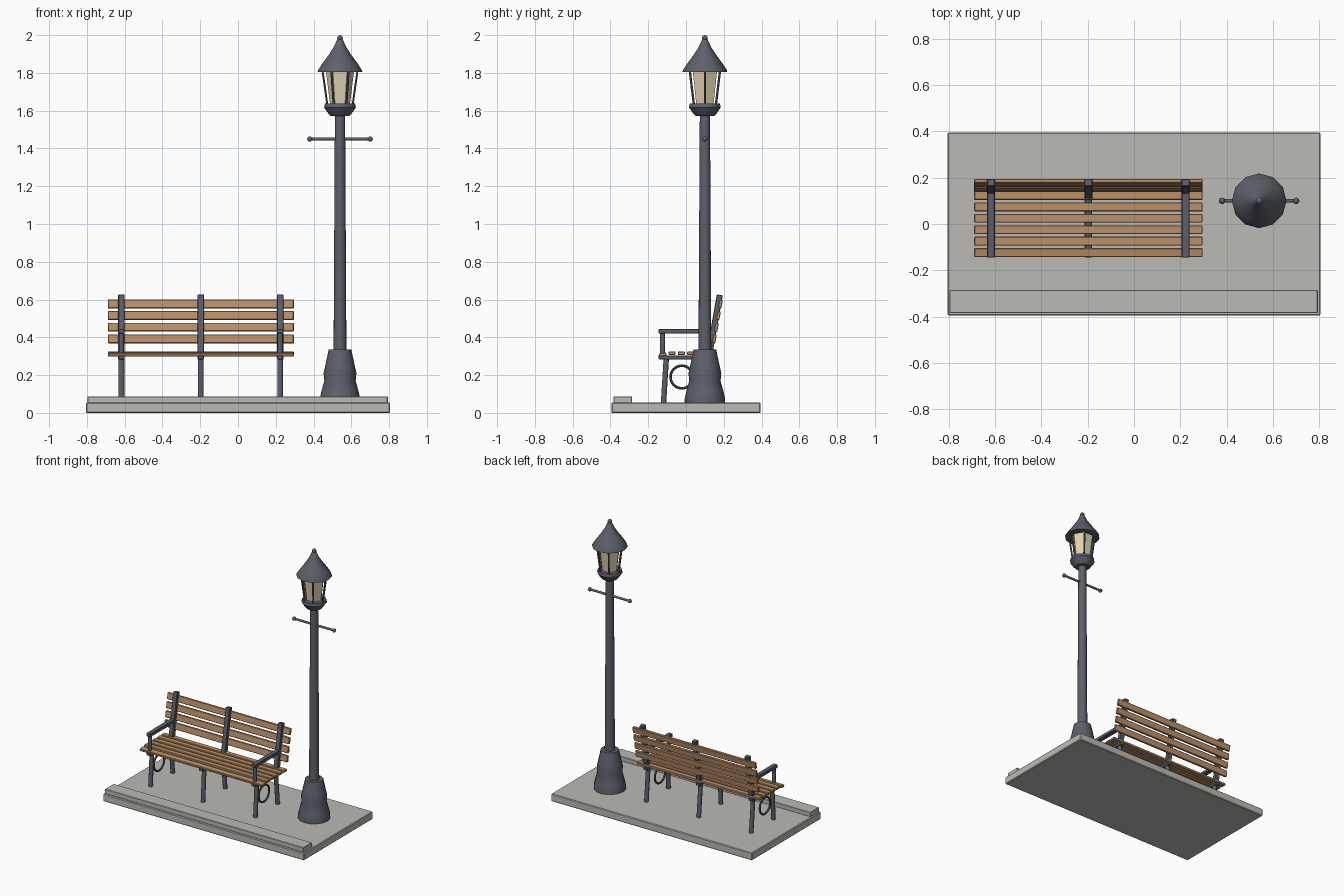
import bpy, bmesh, math
from mathutils import Vector

cube = bpy.data.objects.get("Cube")
if cube:
    bpy.data.objects.remove(cube, do_unlink=True)


def material(name, rgb):
    m = bpy.data.materials.new(name)
    m.use_nodes = True
    m.diffuse_color = (*rgb, 1)
    m.node_tree.nodes["Principled BSDF"].inputs["Base Color"].default_value = (*rgb, 1)
    return m


IRON = material("dark iron", (0.11, 0.118, 0.145))
WOOD = material("warm wood", (0.50, 0.28, 0.14))
STONE = material("pale stone", (0.50, 0.49, 0.46))
GLASS = material("cream glass", (0.75, 0.65, 0.44))


def finish(name, bm, mat, smooth=False):
    bmesh.ops.recalc_face_normals(bm, faces=bm.faces)
    mesh = bpy.data.meshes.new(name)
    bm.to_mesh(mesh)
    bm.free()
    mesh.materials.append(mat)
    ob = bpy.data.objects.new(name, mesh)
    bpy.context.collection.objects.link(ob)
    if smooth:
        bpy.ops.object.select_all(action="DESELECT")
        bpy.context.view_layer.objects.active = ob
        ob.select_set(True)
        bpy.ops.object.shade_smooth_by_angle(angle=math.radians(40))
    return ob


def box(name, centre, size, mat, tilt=0, bevel=0.003):
    """Bevelled box, tilted about the x axis."""
    bm = bmesh.new()
    bmesh.ops.create_cube(bm, size=1)
    bmesh.ops.scale(bm, vec=size, verts=bm.verts)
    bmesh.ops.bevel(bm, geom=bm.edges[:], offset=bevel, segments=1, affect="EDGES")
    ob = finish(name, bm, mat)
    ob.location = centre
    ob.rotation_euler.x = tilt
    return ob


def lathe(name, profile, mat, centre=(0, 0), sides=16, smooth=True):
    """Capped turned part from (radius, height) pairs."""
    bm = bmesh.new()
    rings = []
    for r, z in profile:
        rings.append([bm.verts.new((centre[0] + r * math.cos(math.tau * i / sides),
                                    centre[1] + r * math.sin(math.tau * i / sides), z))
                      for i in range(sides)])
    for a, b in zip(rings, rings[1:]):
        for i in range(sides):
            j = (i + 1) % sides
            bm.faces.new((a[i], a[j], b[j], b[i]))
    bm.faces.new(rings[0])
    bm.faces.new(rings[-1])
    return finish(name, bm, mat, smooth)


def rod(name, start, end, r1, r2, mat, sides=10):
    start, end = Vector(start), Vector(end)
    axis = end - start
    ob = lathe(name, [(r1, 0), (r2, axis.length)], mat, sides=sides)
    ob.location = start
    ob.rotation_euler = axis.to_track_quat("Z", "Y").to_euler()
    return ob


def ball(name, centre, radius):
    bm = bmesh.new()
    bmesh.ops.create_uvsphere(bm, u_segments=12, v_segments=8, radius=radius)
    finish(name, bm, IRON, True).location = centre


# Paving and kerb
box("paving_slab", (0, 0, 0.0275), (1.61, 0.79, 0.055), STONE, bevel=0.005)
box("kerb", (-0.002, -0.335, 0.07), (1.59, 0.1, 0.034), STONE)

# Lamp post
LX, LY = 0.54, 0.1
lathe("lamp_base", [(0.107, 0.053), (0.107, 0.075), (0.098, 0.115), (0.083, 0.17),
                    (0.087, 0.21), (0.078, 0.25), (0.06, 0.335)], IRON, (LX, LY))
lathe("lamp_pole", [(0.034, 0.33), (0.027, 1.58)], IRON, (LX, LY))
rod("ladder_bar", (LX - 0.16, LY, 1.45), (LX + 0.16, LY, 1.45), 0.008, 0.008, IRON)
for side, s in (("right", -1), ("left", 1)):
    ball("ladder_bar_knob_" + side, (LX + s * 0.16, LY, 1.45), 0.014)

# Lantern
lathe("lantern_cup", [(0.05, 1.573), (0.06, 1.582), (0.084, 1.617), (0.08, 1.637)],
      IRON, (LX, LY), 12)
lathe("lantern_glass", [(0.053, 1.635), (0.075, 1.815)], GLASS, (LX, LY), 6, False)
for i in range(6):
    c, s = math.cos(i * math.tau / 6), math.sin(i * math.tau / 6)
    rod("lantern_bar", (LX + 0.067 * c, LY + 0.067 * s, 1.63),
        (LX + 0.093 * c, LY + 0.093 * s, 1.815), 0.006, 0.006, IRON, 6)
lathe("lantern_roof", [(0.118, 1.806), (0.116, 1.815), (0.093, 1.85), (0.06, 1.895),
                       (0.034, 1.935), (0.014, 1.978)], IRON, (LX, LY), 12)
ball("lantern_finial", (LX, LY, 1.985), 0.015)

# Bench slats
BX, LENGTH, LEAN = -0.197, 0.985, math.radians(-10)


def back_y(z):
    return 0.178 + (z - 0.62) * math.tan(-LEAN)


for i in range(6):
    z = 0.309 if i == 0 else 0.316
    box("seat_slat", (BX, -0.123 + 0.0492 * i, z), (LENGTH, 0.038, 0.018), WOOD,
        tilt=0.15 if i == 0 else 0)
for i in range(4):
    z = 0.392 + 0.0615 * i
    box("back_slat", (BX, back_y(z) + 0.012, z), (LENGTH, 0.018, 0.046), WOOD, LEAN)

# Bench frames
for k in (-1, 0, 1):
    x = BX + 0.42 * k
    box("seat_rail", (x, 0, 0.294), (0.032, 0.29, 0.022), IRON)
    box("back_post", (x, back_y(0.455), 0.455), (0.034, 0.032, 0.345), IRON, LEAN)
    rod("front_leg", (x, -0.119, 0.053), (x, -0.104, 0.295), 0.015, 0.015, IRON)
    rod("rear_leg", (x, 0.135, 0.053), (x, 0.113, 0.295), 0.015, 0.015, IRON)
    if k:
        box("armrest", (x, 0.005, 0.433), (0.034, 0.3, 0.024), IRON)
        rod("armrest_post", (x, -0.124, 0.3), (x, -0.124, 0.43), 0.013, 0.013, IRON)
        bpy.ops.mesh.primitive_torus_add(
            major_segments=24, minor_segments=8, major_radius=0.06, minor_radius=0.007,
            location=(x, -0.022, 0.19), rotation=(0, math.pi / 2, 0))
        ring = bpy.context.object
        ring.name = "side_ring"
        ring.data.materials.append(IRON)
        bpy.ops.object.shade_smooth_by_angle()
